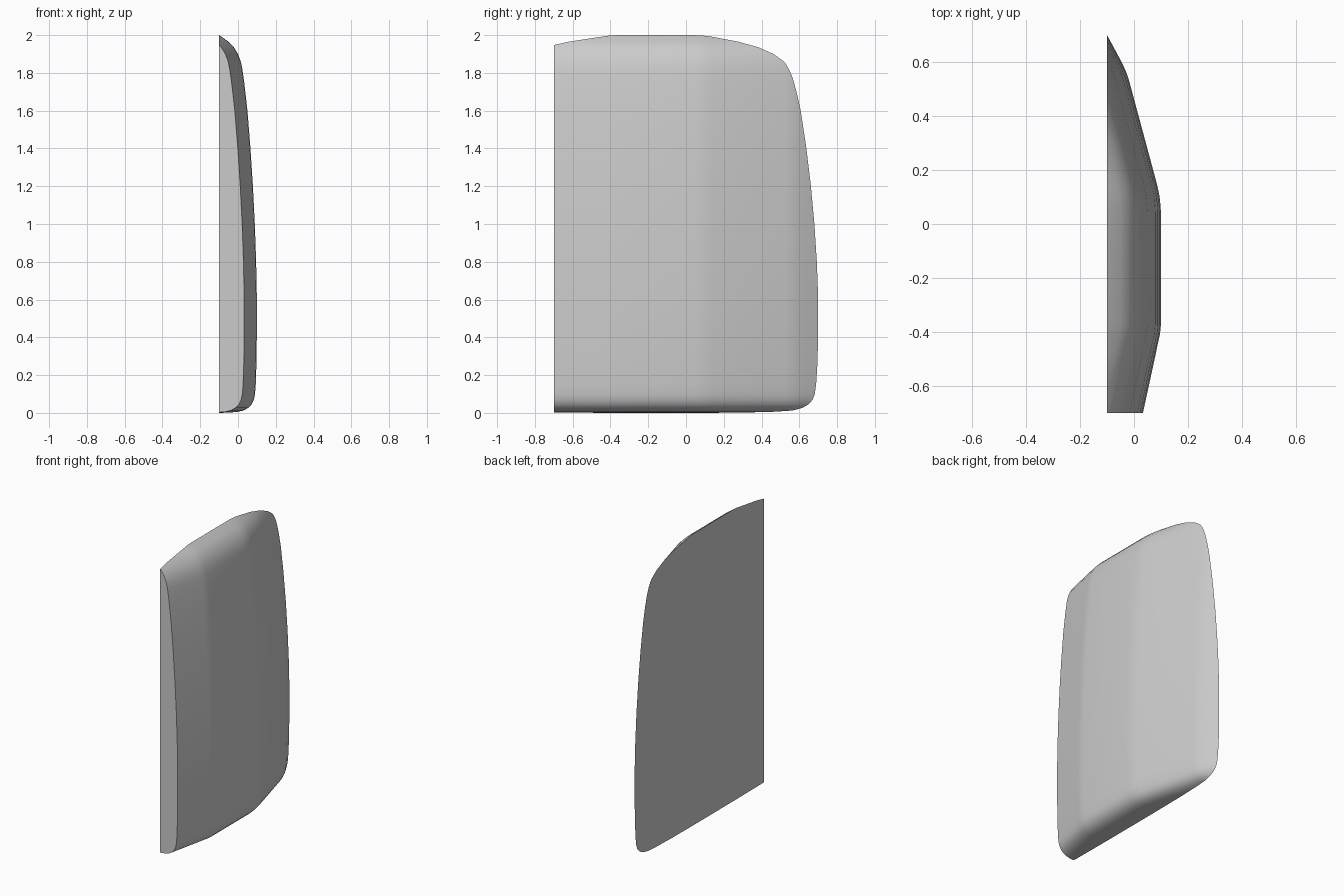
import bpy, bmesh, math

if "Cube" in bpy.data.objects:
    bpy.data.objects.remove(bpy.data.objects["Cube"])

BACK, SIDE = -0.1, -0.7

# plan outline (y, x) and upright profile (inset, z)
plan = [(-0.7, 0.033), (-0.47, 0.083), (-0.44, 0.089), (-0.41, 0.096), (-0.37, 0.1),
        (0.04, 0.1), (0.07, 0.098), (0.1, 0.095), (0.14, 0.087), (0.3, 0.044),
        (0.53, -0.018), (0.56, -0.028), (0.59, -0.041), (0.63, -0.062),
        (0.7, -0.1), (0.77, -0.138)]
profile = [(-0.26, 0), (-0.2, 0), (-0.14, 0.002), (-0.1, 0.006), (-0.07, 0.013),
           (-0.045, 0.027), (-0.028, 0.045), (-0.016, 0.07), (-0.01, 0.1),
           (-0.006, 0.15), (-0.002, 0.27), (0, 0.45), (0, 0.6), (-0.004, 0.8),
           (-0.011, 1.0), (-0.021, 1.2), (-0.034, 1.4), (-0.05, 1.6),
           (-0.067, 1.75), (-0.077, 1.82), (-0.085, 1.86), (-0.1, 1.9),
           (-0.122, 1.936), (-0.15, 1.965), (-0.2, 2.0), (-0.26, 2.03)]

bm = bmesh.new()

# bulged skin: the profile swept along the plan outline
grid = [[bm.verts.new((x + q, y, z)) for q, z in profile] for y, x in plan]
for a, b in zip(grid, grid[1:]):
    for j in range(len(profile) - 1):
        bm.faces.new((a[j], b[j], b[j + 1], a[j + 1]))

# trim the skin at the flat back
bmesh.ops.bisect_plane(bm, geom=bm.verts[:] + bm.edges[:] + bm.faces[:],
                       plane_co=(BACK, 0, 0), plane_no=(1, 0, 0), clear_inner=True)
bmesh.ops.remove_doubles(bm, verts=bm.verts[:], dist=1e-5)

# flat back and flat side
back = [v for v in bm.verts if abs(v.co.x - BACK) < 1e-4]
side = [v for v in bm.verts if abs(v.co.y - SIDE) < 1e-4]
bm.faces.new(sorted(back, key=lambda v: math.atan2(v.co.z - 1, v.co.y)))
bm.faces.new(sorted(side, key=lambda v: v.co.z))
bmesh.ops.recalc_face_normals(bm, faces=bm.faces[:])

mesh = bpy.data.meshes.new("curved_panel")
bm.to_mesh(mesh)
bm.free()
panel = bpy.data.objects.new("curved_panel", mesh)
bpy.context.collection.objects.link(panel)
bpy.context.view_layer.objects.active = panel
panel.select_set(True)
bpy.ops.object.shade_smooth_by_angle(angle=math.radians(30))
